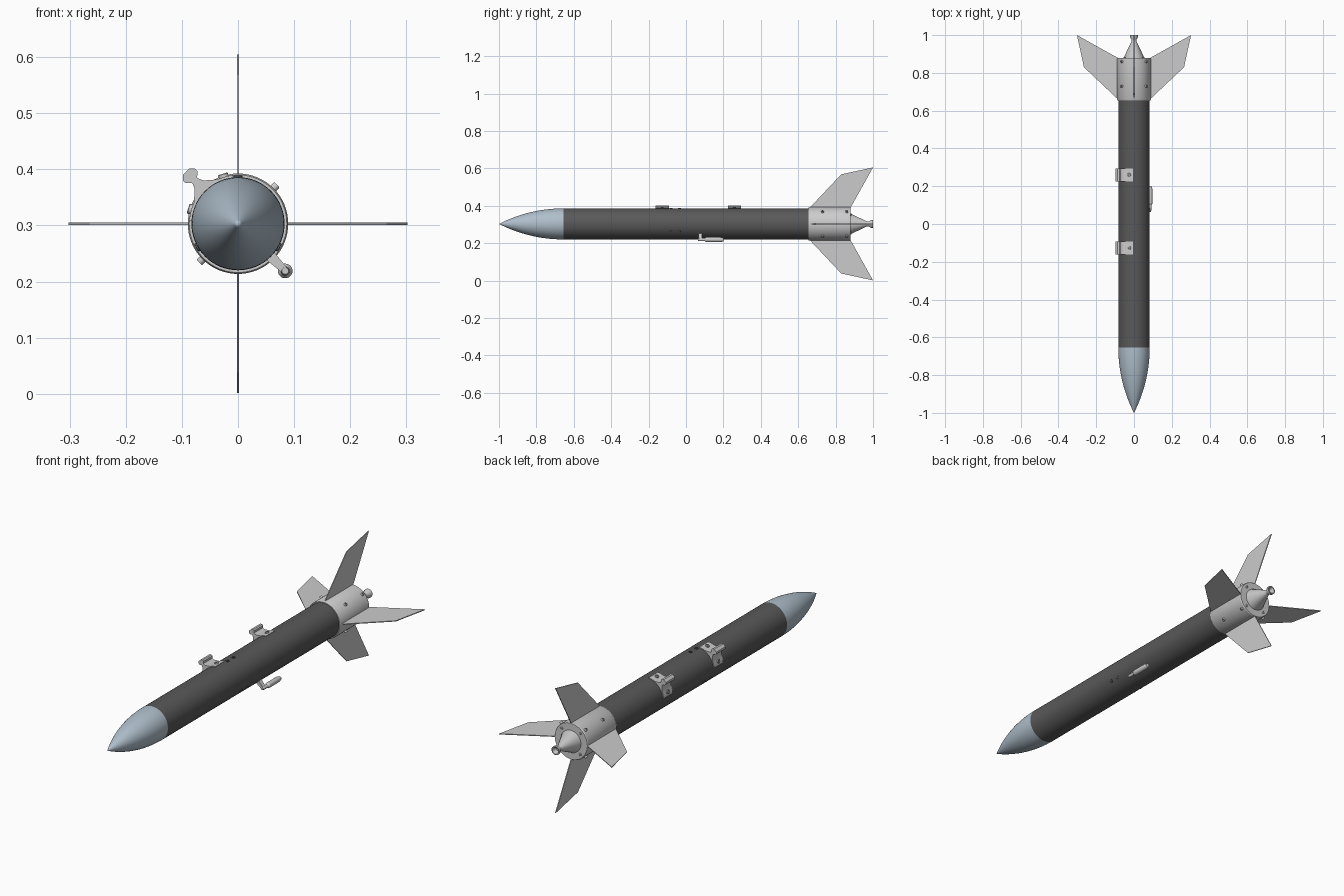
import bpy, bmesh
from math import sin, cos, pi, radians, sqrt
from mathutils import Matrix, Vector

if "Cube" in bpy.data.objects:
    bpy.data.objects.remove(bpy.data.objects["Cube"])

CZ = 0.303      # height of the rocket axis
R = 0.083       # body radius


def material(name, col):
    m = bpy.data.materials.new(name)
    m.diffuse_color = (*col, 1)
    m.use_nodes = True
    m.node_tree.nodes["Principled BSDF"].inputs["Base Color"].default_value = m.diffuse_color
    return m


DARK = material("dark_tube", (0.1, 0.1, 0.1))
BLUE = material("blue_grey", (0.43, 0.52, 0.6))


def finish(bm, name, mat=None, matrix=None, smooth=True):
    bmesh.ops.remove_doubles(bm, verts=bm.verts, dist=1e-6)
    bmesh.ops.recalc_face_normals(bm, faces=bm.faces)
    if matrix:
        bm.transform(matrix)
    me = bpy.data.meshes.new(name)
    bm.to_mesh(me)
    bm.free()
    ob = bpy.data.objects.new(name, me)
    bpy.context.collection.objects.link(ob)
    if mat:
        me.materials.append(mat)
    if smooth:
        bpy.ops.object.select_all(action='DESELECT')
        ob.select_set(True)
        bpy.context.view_layer.objects.active = ob
        bpy.ops.object.shade_smooth_by_angle(angle=radians(30))
    return ob


AXIS = Matrix.Translation((0, 0, CZ)) @ Matrix.Rotation(-pi / 2, 4, 'X')


def lathe(name, profile, mat=None, matrix=AXIS, seg=64):
    """Spin (radius, height) points about local z; AXIS lays it along y."""
    bm = bmesh.new()
    vs = [bm.verts.new((r, 0, h)) for r, h in profile]
    es = [bm.edges.new(p) for p in zip(vs, vs[1:])]
    bmesh.ops.spin(bm, geom=vs + es, cent=(0, 0, 0), axis=(0, 0, 1),
                   angle=2 * pi, steps=seg, use_duplicate=False)
    return finish(bm, name, mat, matrix)


def prism(name, pts, vec, matrix, smooth=True):
    """Extrude a polygon of 3D points along a vector."""
    bm = bmesh.new()
    f = bm.faces.new([bm.verts.new(p) for p in pts])
    ext = bmesh.ops.extrude_face_region(bm, geom=[f], use_keep_orig=True)
    bmesh.ops.translate(bm, vec=vec, verts=[v for v in ext['geom']
                                            if isinstance(v, bmesh.types.BMVert)])
    return finish(bm, name, None, matrix, smooth)


def radial(deg, y=0, r=0):
    """Frame whose local z points outward at the angle (0 = +x, 90 = up)."""
    return (Matrix.Translation((0, y, CZ)) @ Matrix.Rotation(radians(90 - deg), 4, 'Y')
            @ Matrix.Translation((0, 0, r)))


def screw(name, matrix, rad, h, mat=None):
    lathe(name, [(0, -0.004), (rad, -0.004), (rad, h * 0.8), (rad * 0.85, h),
                 (rad * 0.5, h), (rad * 0.5, h * 0.3), (0, h * 0.3)], mat, matrix, 20)


# Nose: tangent ogive
L = 0.345
rho = (R * R + L * L) / (2 * R)
ogive = [(max(0, sqrt(rho ** 2 - (L - L * i / 24) ** 2) + R - rho), -1 + L * i / 24)
         for i in range(25)]
lathe("nose_cone", ogive + [(0, -1 + L)], BLUE)

# Body tube, fin can, tail cone with nozzle
lathe("body_tube", [(0, -0.655), (R, -0.655), (R, 0.67), (0, 0.67)], DARK)
lathe("fin_can", [(R - 0.002, 0.655), (0.087, 0.655), (0.0895, 0.66), (0.0895, 0.876),
                  (0.087, 0.88), (0, 0.88)])
lathe("tail_cone", [(0.053, 0.875), (0.053, 0.884), (0.013, 0.968), (0.013, 0.976),
                    (0.021, 0.99), (0.021, 1.0), (0.016, 1.0), (0.008, 0.98), (0, 0.98)])

# Four swept fins
for i in range(4):
    fin = [(0.085, 0.66), (0.265, 0.83), (0.302, 1.0), (0.085, 0.879)]
    prism(f"fin_{i}", [(-0.002, y, r) for r, y in fin], (0.004, 0, 0),
          radial(90 * i), smooth=False)

# Fin can screws around the side and on the aft face
for i in range(4):
    a = 45 + 90 * i
    for y in (0.73, 0.86):
        screw("fin_can_screw", radial(a, y, 0.089), 0.007, 0.009)
    screw("aft_screw", Matrix.Translation((0.071 * cos(radians(a)), 0, 0.071 * sin(radians(a))))
          @ Matrix.Translation((0, 0.88, 0)) @ AXIS, 0.006, 0.004)

# Three pairs of body screws
for a in (90, 210, 330):
    for y in (-0.08, -0.035):
        screw("body_screw", radial(a, y, R), 0.008, 0.003, DARK)

# Rail guides: curved foot, concave web and flared head
half = [(0.087 * sin(radians(a)), 0.087 * cos(radians(a))) for a in (41, 34, 27, 20)]
half += [(0.019, 0.091), (0.011, 0.098), (0.007, 0.107), (0.007, 0.110), (0.015, 0.117),
         (0.015, 0.124), (0.008, 0.131)]
under = [(0.082 * sin(radians(a)), 0.082 * cos(radians(a))) for a in range(-41, 42, 6)]
outline = half + [(-x, z) for x, z in reversed(half)] + under
for y in (-0.127, 0.26):
    prism("rail_guide", [(x, -0.035, z) for x, z in outline], (0, 0.07, 0), radial(135, y))
    for a in (107, 163):
        screw("rail_guide_screw", radial(a, y, 0.087), 0.009, 0.006)

# Side probe: strut with a trailing pod
prism("probe_strut", [(-0.010, 0.066, 0.08), (0.010, 0.066, 0.08), (0.006, 0.066, 0.12),
                      (-0.006, 0.066, 0.12)], (0, 0.02, 0), radial(-45))
pod = Matrix.Translation((0.119 * cos(pi / 4), 0, -0.119 * sin(pi / 4))) @ AXIS
lathe("probe_pod", [(0, 0.064), (0.006, 0.064), (0.008, 0.075), (0.008, 0.1), (0.013, 0.108),
                    (0.013, 0.185), (0.009, 0.2), (0, 0.2)], None, pod, 28)
